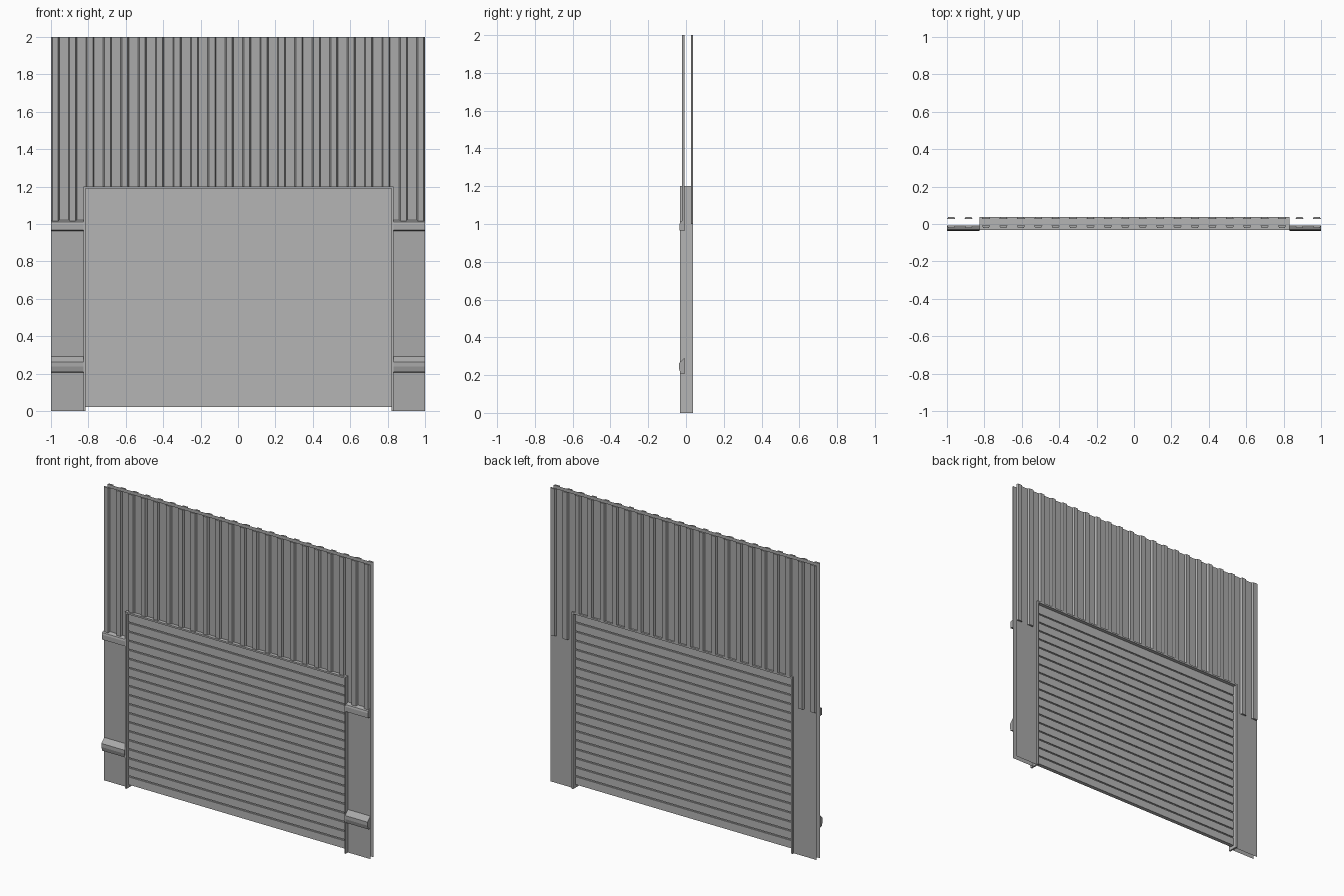
import bpy
import bmesh

cube = bpy.data.objects.get("Cube")
if cube:
    bpy.data.objects.remove(cube, do_unlink=True)


def material(name, value):
    mat = bpy.data.materials.new(name)
    mat.use_nodes = True
    colour = (value, value, value, 1)
    mat.diffuse_color = colour
    mat.node_tree.nodes["Principled BSDF"].inputs["Base Color"].default_value = colour
    return mat


WALL = material("wall grey", 0.40)
DOOR = material("shutter grey", 0.46)


def finish(name, bm, mat):
    mesh = bpy.data.meshes.new(name)
    bm.to_mesh(mesh)
    bm.free()
    mesh.materials.append(mat)
    obj = bpy.data.objects.new(name, mesh)
    bpy.context.collection.objects.link(obj)
    return obj


def add_prism(bm, outline, offset):
    """Extrude a closed outline of 3D points along an axis offset."""
    lower = [bm.verts.new(p) for p in outline]
    upper = [bm.verts.new([a + b for a, b in zip(p, offset)]) for p in outline]
    faces = [bm.faces.new(lower), bm.faces.new(upper)]
    for i in range(len(lower)):
        j = (i + 1) % len(lower)
        faces.append(bm.faces.new((lower[i], lower[j], upper[j], upper[i])))
    bmesh.ops.recalc_face_normals(bm, faces=faces)


def add_box(bm, x0, x1, y0, y1, z0, z1):
    add_prism(bm, [(x0, y0, z0), (x1, y0, z0), (x1, y1, z0), (x0, y1, z0)], (0, 0, z1 - z0))


def add_sheet(bm, x0, x1, y, z0, z1, side):
    corners = [(x0, y, z0), (x1, y, z0), (x1, y, z1), (x0, y, z1)]
    face = bm.faces.new([bm.verts.new(c) for c in corners])
    if side > 0:
        face.normal_flip()


LEFT, RIGHT = -0.827, 0.832     # outer sides of the door frame
DOOR_TOP, TOP, LEDGE = 1.2, 2.0, 1.0
RIDGES, RIDGE_WIDTH, RIDGE_DEPTH, BEVEL = 22, 0.045, 0.0125, 0.007
PITCH = (2 - RIDGE_WIDTH) / (RIDGES - 1)

# Flat wall sheets with trapezoid ribs, front and back
for name, y, side in (("front_wall", -0.008, -1), ("back_wall", 0.0255, 1)):
    bm = bmesh.new()
    add_sheet(bm, -1, LEFT, y, 0, DOOR_TOP, side)
    add_sheet(bm, RIGHT, 1, y, 0, DOOR_TOP, side)
    add_sheet(bm, -1, 1, y, DOOR_TOP, TOP, side)
    for i in range(RIDGES):
        x0 = -1 + i * PITCH
        x1 = x0 + RIDGE_WIDTH
        bottom = LEDGE if x1 < LEFT or x0 > RIGHT else DOOR_TOP
        crest = y + side * RIDGE_DEPTH
        outline = [(x0, y, bottom), (x1, y, bottom),
                   (x1 - BEVEL, crest, bottom), (x0 + BEVEL, crest, bottom)]
        add_prism(bm, outline, (0, 0, TOP - bottom))
    finish(name, bm, WALL)

# Ledge and bumper rail on each side of the door
LEDGE_PROFILE = [(-0.008, 1.022), (-0.03, 1.012), (-0.034, 1.0), (-0.034, 0.967), (-0.008, 0.962)]
RAIL_PROFILE = [(-0.008, 0.292), (-0.032, 0.268), (-0.038, 0.262), (-0.038, 0.238),
                (-0.03, 0.21), (-0.008, 0.205)]
for side, x0, x1 in (("right", -1, LEFT), ("left", RIGHT, 1)):
    for part, profile in (("ledge", LEDGE_PROFILE), ("bumper_rail", RAIL_PROFILE)):
        bm = bmesh.new()
        add_prism(bm, [(x0, y, z) for y, z in profile], (x1 - x0, 0, 0))
        finish(side + "_" + part, bm, WALL)

# Door frame: two jambs and a header
THICK, FRONT, BACK = 0.011, -0.032, 0.038
bm = bmesh.new()
add_box(bm, LEFT, LEFT + THICK, FRONT, BACK, 0, DOOR_TOP)
add_box(bm, RIGHT - THICK, RIGHT, FRONT, BACK, 0, DOOR_TOP)
add_box(bm, LEFT + THICK, RIGHT - THICK, FRONT, BACK, DOOR_TOP - THICK, DOOR_TOP)
finish("door_frame", bm, DOOR)

# Shutter curtain: flat slats separated by grooves on both faces
SLATS, BASE, GROOVE, INSET = 19, 0.022, 0.009, 0.007
CURTAIN_TOP = DOOR_TOP - THICK
STEP = (CURTAIN_TOP - BASE) / SLATS
front_side, back_side = [], []
for i in range(SLATS):
    z0 = BASE + i * STEP
    z1 = z0 + STEP - (GROOVE if i < SLATS - 1 else 0)
    front_side += [(-0.012, z0), (-0.012, z1)]
    back_side += [(0.014, z0), (0.014, z1)]
    if i < SLATS - 1:
        front_side += [(-0.012 + INSET, z1), (-0.012 + INSET, z0 + STEP)]
        back_side += [(0.014 - INSET, z1), (0.014 - INSET, z0 + STEP)]
loop = front_side + back_side[::-1]
bm = bmesh.new()
add_prism(bm, [(LEFT + THICK, y, z) for y, z in loop], (RIGHT - LEFT - 2 * THICK, 0, 0))
finish("shutter_curtain", bm, DOOR)
